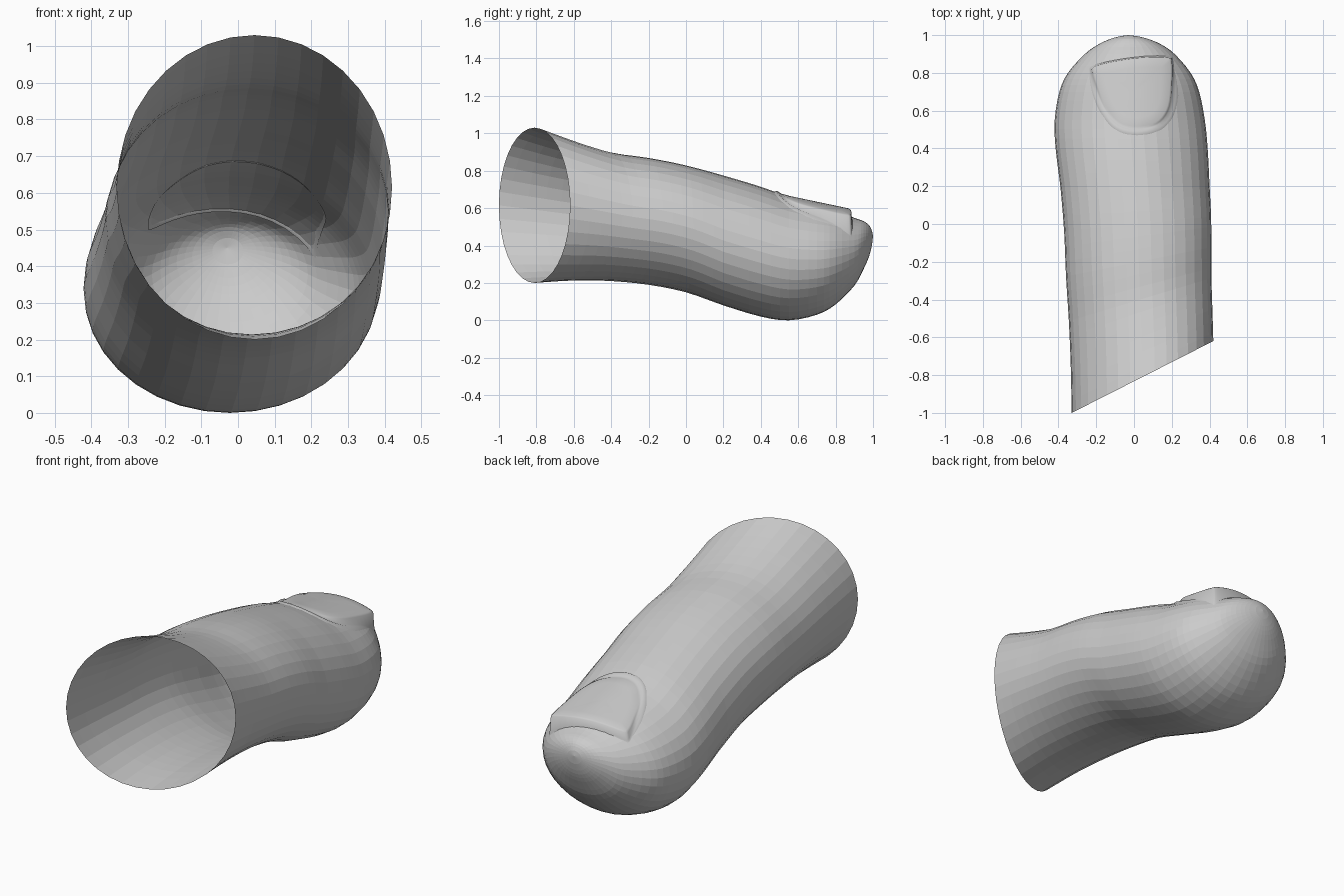
import bpy, bmesh, math
from mathutils import Vector

if "Cube" in bpy.data.objects:
    bpy.data.objects.remove(bpy.data.objects["Cube"])

skin = bpy.data.materials.new("plain grey")
skin.diffuse_color = (0.6, 0.6, 0.6, 1)
skin.use_nodes = True
skin.node_tree.nodes["Principled BSDF"].inputs["Base Color"].default_value = skin.diffuse_color

# Body stations along the length: y, left x, right x, bottom z, top z
STATIONS = [Vector(s) for s in (
    (-0.81, -0.33, 0.42, 0.20, 1.03), (-0.60, -0.335, 0.415, 0.213, 0.955),
    (-0.40, -0.345, 0.41, 0.21, 0.897), (-0.20, -0.36, 0.41, 0.19, 0.868),
    (0.00, -0.37, 0.408, 0.15, 0.828), (0.20, -0.39, 0.40, 0.08, 0.774),
    (0.40, -0.415, 0.39, 0.02, 0.714), (0.55, -0.42, 0.375, 0.00, 0.66),
    (0.70, -0.395, 0.345, 0.03, 0.62), (0.80, -0.35, 0.30, 0.085, 0.59),
    (0.90, -0.26, 0.215, 0.185, 0.548), (0.95, -0.19, 0.145, 0.275, 0.53),
    (0.98, -0.125, 0.075, 0.345, 0.507), (0.995, -0.07, 0.015, 0.405, 0.477))]
TIP = (-0.03, 1.0, 0.45)


def smooth(pts, steps, closed=False):
    """Catmull-Rom curve through the points."""
    n, out = len(pts), []
    pick = (lambda i: pts[i % n]) if closed else (lambda i: pts[max(0, min(n - 1, i))])
    for i in range(n if closed else n - 1):
        a, b, c, d = (pick(i + k) for k in (-1, 0, 1, 2))
        for s in range(steps):
            t = s / steps
            out.append(0.5 * (2 * b + (c - a) * t + (2 * a - 5 * b + 4 * c - d) * t * t
                              + (3 * b - a - 3 * c + d) * t ** 3))
    if not closed:
        out.append(pts[-1])
    return out


def loft(name, rings, cap, smooth_shade):
    """Skin closed rings of points, closing the last ring to one point."""
    bm = bmesh.new()
    rows = [[bm.verts.new(p) for p in ring] for ring in rings]
    n = len(rows[0])
    for a, b in zip(rows, rows[1:]):
        for i in range(n):
            j = (i + 1) % n
            bm.faces.new((a[i], a[j], b[j], b[i]))
    end = bm.verts.new(cap)
    for i in range(n):
        bm.faces.new((rows[-1][i], rows[-1][(i + 1) % n], end))
    for f in bm.faces:
        f.smooth = smooth_shade
    bmesh.ops.recalc_face_normals(bm, faces=bm.faces)
    # make sure normals point outward (the upper side looks up)
    top = max(bm.faces, key=lambda f: f.normal.z ** 2)
    if (top.normal.z > 0) != (top.calc_center_median().z > 0.4):
        bmesh.ops.reverse_faces(bm, faces=bm.faces)
    mesh = bpy.data.meshes.new(name)
    bm.to_mesh(mesh)
    bm.free()
    mesh.materials.append(skin)
    obj = bpy.data.objects.new(name, mesh)
    bpy.context.collection.objects.link(obj)
    return obj


# Digit: elliptical rings, sheared towards the slanted open end
SEG = 36
profile = smooth(STATIONS, 3)
rings = []
for y, xl, xr, zb, zt in profile:
    cx, cz = (xl + xr) / 2, (zb + zt) / 2
    shear = 0.507 * max(0.0, min(1.0, (0.2 - y) / 1.01))
    ring = []
    for i in range(SEG):
        a = math.tau * i / SEG
        dx = (xr - xl) / 2 * math.cos(a)
        ring.append((cx + dx, y + shear * dx, cz + (zt - zb) / 2 * math.sin(a)))
    rings.append(ring)
loft("digit", rings, TIP, False)


def body_top(x, y):
    """Height of the digit's upper surface."""
    for a, b in zip(profile, profile[1:]):
        if a[0] <= y <= b[0]:
            _, xl, xr, zb, zt = a.lerp(b, (y - a[0]) / (b[0] - a[0]))
            u = (x - (xl + xr) / 2) / ((xr - xl) / 2)
            return (zb + zt) / 2 + (zt - zb) / 2 * math.sqrt(max(0, 1 - u * u))
    return 0.45


def nail_top(x, y):
    return max(0.672 - 0.21 * (y - 0.52) - 0.9 * x * x, body_top(x, y) + 0.004)


# Nail: raised plate with a shallow groove and a soft fold around its root
OUTLINE = [Vector(p) for p in (
    (-0.215, 0.835), (-0.10, 0.865), (0.05, 0.885), (0.18, 0.885), (0.205, 0.86),
    (0.205, 0.75), (0.19, 0.62), (0.14, 0.54), (0.06, 0.507), (-0.03, 0.507),
    (-0.10, 0.54), (-0.16, 0.62), (-0.20, 0.72), (-0.225, 0.80))]
edge = smooth(OUTLINE, 4, closed=True)
mid = Vector((0, 0.70))
nail_rings = []
for scale, kind in ((1.20, "skin"), (1.10, "fold"), (1.02, "groove"), (0.98, "nail"),
                    (0.93, "nail"), (0.7, "nail"), (0.45, "nail"), (0.2, "nail")):
    ring = []
    for p in edge:
        root = max(0.0, min(1.0, (0.84 - p.y) / 0.15))
        s = scale if scale < 1 else 1 + (scale - 1) * (0.25 + 0.75 * root)
        x, y = mid + (p - mid) * s
        base = body_top(x, y)
        if kind == "skin":
            z = base - 0.006
        elif kind == "fold":
            z = base + 0.012 * root - 0.003
        elif kind == "groove":
            z = base + 0.003
        else:
            z = nail_top(x, y) - (0.004 if scale > 0.95 else 0)
        ring.append((x, y, z))
    nail_rings.append(ring)
loft("nail", nail_rings, (mid.x, mid.y, nail_top(*mid)), True)
